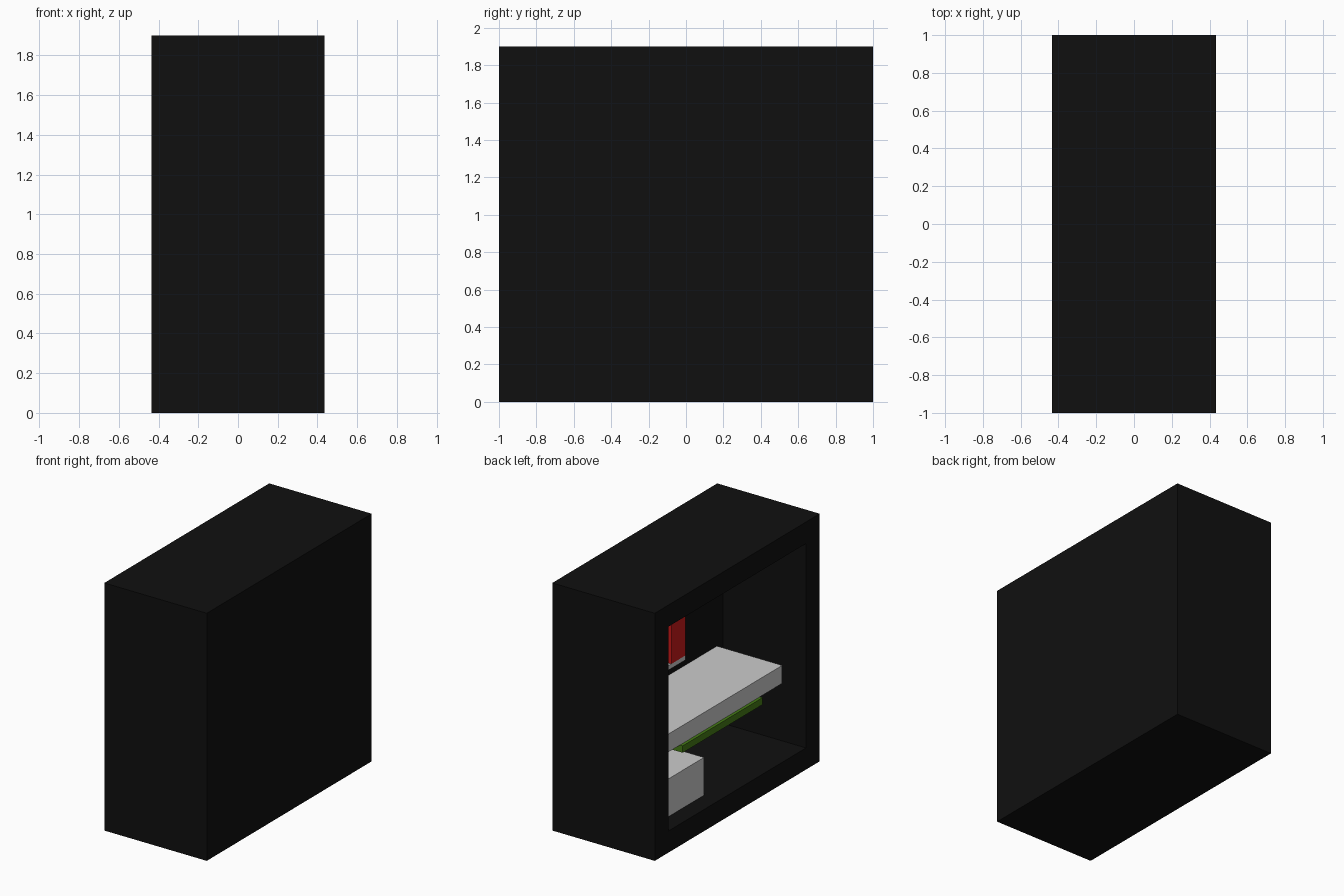
import bpy, bmesh
from mathutils import Vector

if "Cube" in bpy.data.objects:
    bpy.data.objects.remove(bpy.data.objects["Cube"])


def material(name, color):
    m = bpy.data.materials.new(name)
    m.diffuse_color = (*color, 1)
    m.use_nodes = True
    m.node_tree.nodes["Principled BSDF"].inputs["Base Color"].default_value = m.diffuse_color
    return m


def box_mesh(lo, hi):
    bm = bmesh.new()
    bmesh.ops.create_cube(bm, size=1)
    lo, hi = Vector(lo), Vector(hi)
    bmesh.ops.scale(bm, vec=hi - lo, verts=bm.verts)
    bmesh.ops.translate(bm, vec=(lo + hi) / 2, verts=bm.verts)
    return bm


def finish(name, bm, mat=None):
    me = bpy.data.meshes.new(name)
    bm.to_mesh(me)
    bm.free()
    ob = bpy.data.objects.new(name, me)
    bpy.context.collection.objects.link(ob)
    if mat:
        me.materials.append(mat)
    return ob


def box(name, lo, hi, mat=None):
    return finish(name, box_mesh(lo, hi), mat)


black = material("black", (0.005, 0.005, 0.005))
green = material("board_green", (0.06, 0.2, 0.008))
red = material("fan_red", (0.6, 0.01, 0.01))

HALF_X, WALL, HEIGHT = 0.435, 0.166, 1.9
INNER_X = HALF_X - WALL      # inner face of the closed side
INNER_Y = 1 - WALL

# case: solid box, left face inset and pushed in to leave thick walls
bm = box_mesh((-HALF_X, -1, 0), (HALF_X, 1, HEIGHT))
bm.normal_update()
left = next(f for f in bm.faces if f.normal.x < -0.9)
bmesh.ops.inset_region(bm, faces=[left], thickness=WALL, use_even_offset=True)
new = bmesh.ops.extrude_discrete_faces(bm, faces=[left])["faces"][0]
bmesh.ops.translate(bm, vec=(INNER_X + HALF_X, 0, 0), verts=new.verts)
bmesh.ops.recalc_face_normals(bm, faces=bm.faces)
finish("case", bm, black)

# power supply in the lower rear corner
box("power_supply", (-0.30, 0.21, WALL), (INNER_X, INNER_Y, 0.456))

# expansion card: thick cooler with its board underneath
box("card_cooler", (-0.285, -0.76, 0.65), (INNER_X, INNER_Y, 0.788))
box("card_board", (-0.308, -0.49, 0.597), (INNER_X, 0.48, 0.65), green)

# processor cooler: red fan block on a grey base
box("processor_fan", (-0.085, 0.13, 1.15), (INNER_X, 0.30, 1.58), red)
box("fan_base", (-0.085, 0.13, 1.115), (INNER_X, 0.34, 1.15))
